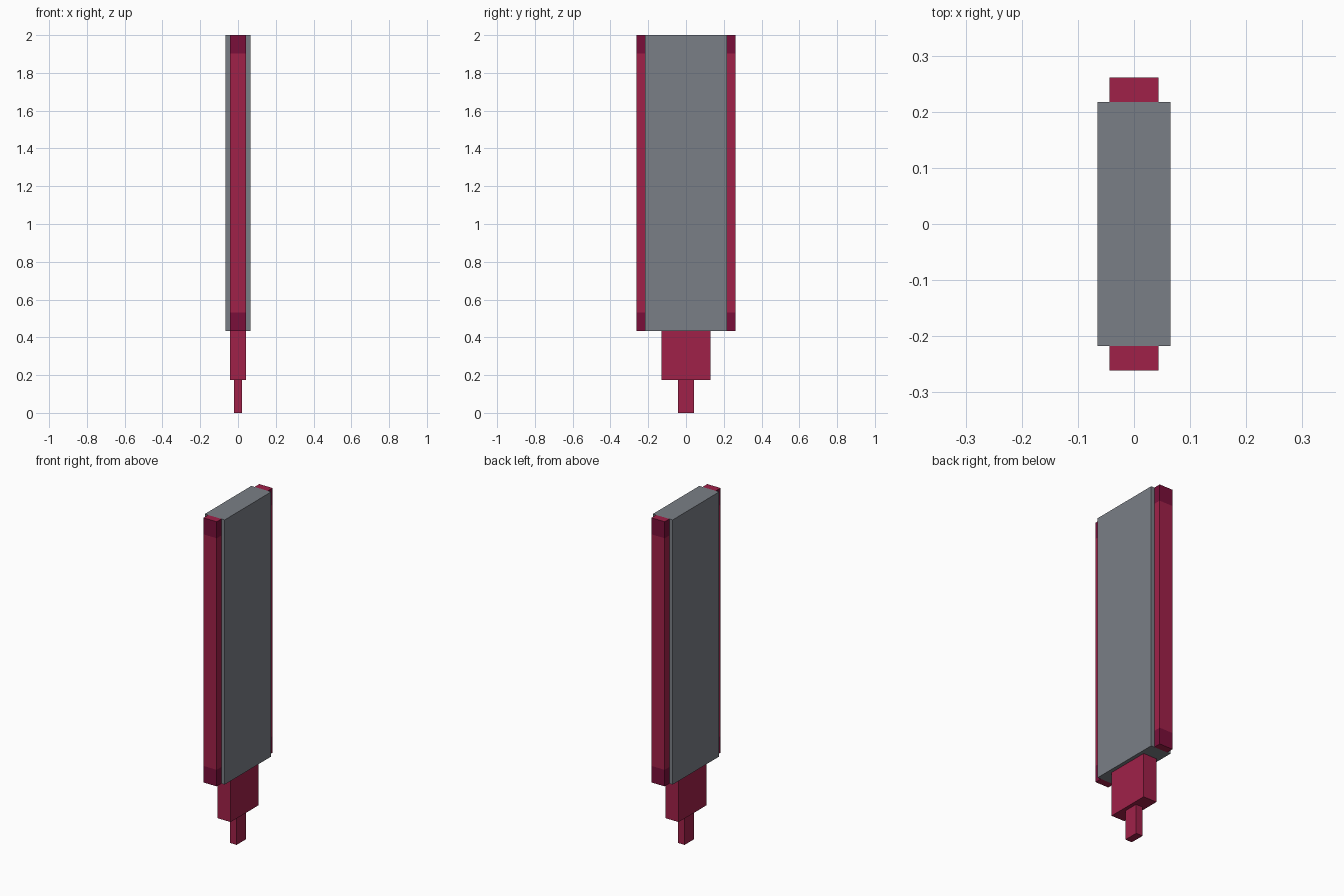
import bpy, bmesh

if "Cube" in bpy.data.objects:
    bpy.data.objects.remove(bpy.data.objects["Cube"])


def material(name, color):
    m = bpy.data.materials.new(name)
    m.diffuse_color = (*color, 1.0)
    m.use_nodes = True
    m.node_tree.nodes["Principled BSDF"].inputs["Base Color"].default_value = m.diffuse_color
    return m


GREY = material("slate grey", (0.195, 0.212, 0.240))
RED = material("crimson", (0.352, 0.0152, 0.0666))
DARK = material("dark crimson", (0.195, 0.0048, 0.042))


def box(name, lo, hi, mats, cuts=()):
    """Axis-aligned box, optionally cut across at the given heights."""
    bm = bmesh.new()
    bmesh.ops.create_cube(bm, size=1)
    for v in bm.verts:
        v.co = [lo[i] if v.co[i] < 0 else hi[i] for i in range(3)]
    for z in cuts:
        bmesh.ops.bisect_plane(bm, geom=bm.verts[:] + bm.edges[:] + bm.faces[:],
                               plane_co=(0, 0, z), plane_no=(0, 0, 1))
    # side faces beyond the outer cuts take the second colour
    if cuts:
        for f in bm.faces:
            z = f.calc_center_median().z
            if abs(f.normal.z) < 0.5 and not cuts[0] < z < cuts[1]:
                f.material_index = 1
    mesh = bpy.data.meshes.new(name)
    bm.to_mesh(mesh)
    bm.free()
    for m in mats:
        mesh.materials.append(m)
    ob = bpy.data.objects.new(name, mesh)
    bpy.context.collection.objects.link(ob)
    return ob


U = 2 / 46                # base unit
BASE, TOP = 10 * U, 2.0   # blade extent
BAND = (TOP - BASE) / 16  # height of the dark edge bands

# Stacked core: tang, grip block, blade
box("tang", (-U / 2, -U, 0), (U / 2, U, 4 * U), [RED])
box("grip_block", (-U, -3 * U, 4 * U), (U, 3 * U, BASE), [RED])
box("blade", (-1.5 * U, -5 * U, BASE), (1.5 * U, 5 * U, TOP), [GREY])

# Edge strips on both narrow sides, with dark ends
for name, y in (("front_edge", -6 * U), ("back_edge", 5 * U)):
    box(name, (-U, y, BASE), (U, y + U, TOP), [RED, DARK],
        cuts=(BASE + BAND, TOP - BAND))
